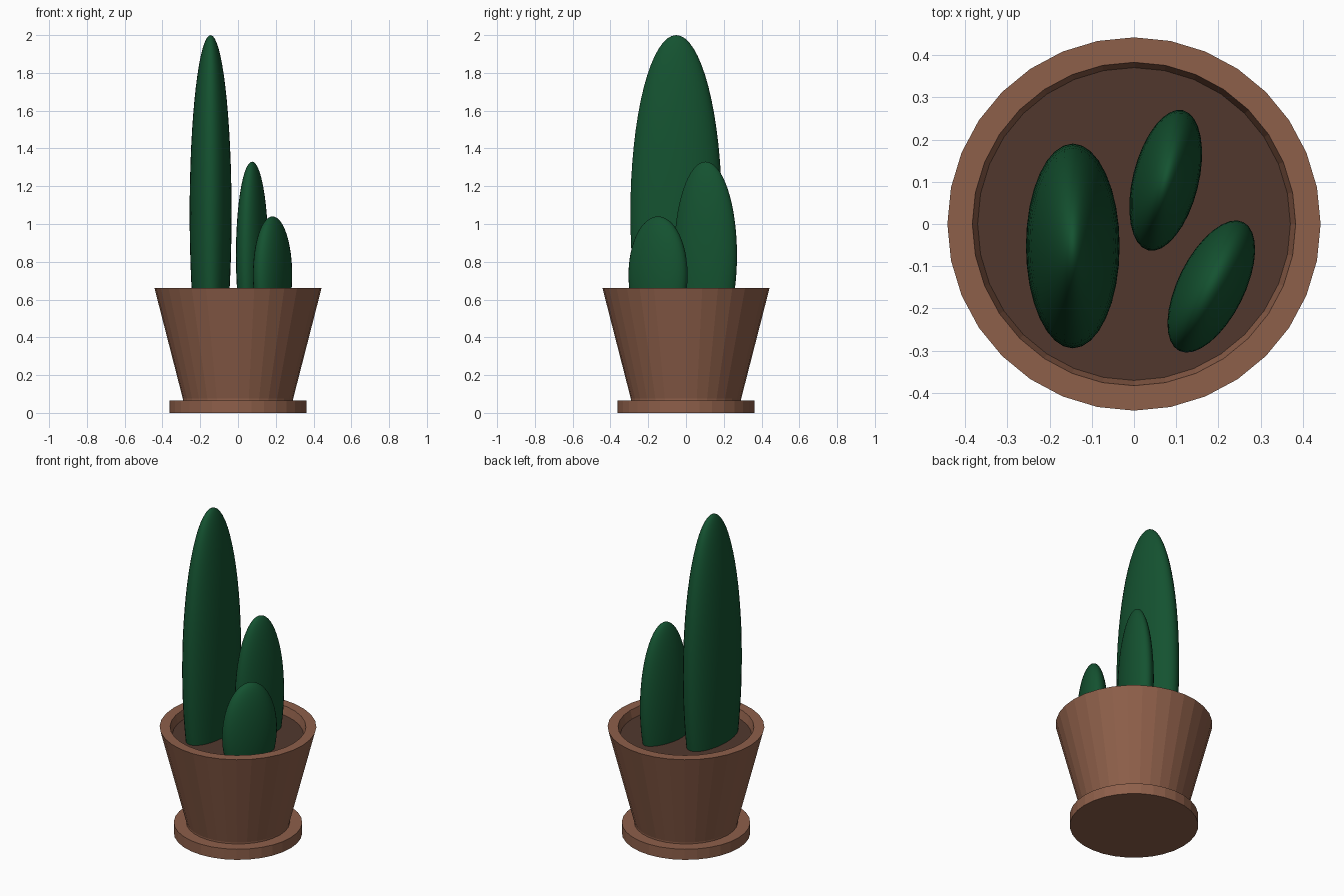
import bpy, bmesh, math

if "Cube" in bpy.data.objects:
    bpy.data.objects.remove(bpy.data.objects["Cube"])

def material(name, rgb):
    m = bpy.data.materials.new(name)
    m.diffuse_color = (*rgb, 1)
    m.use_nodes = True
    m.node_tree.nodes["Principled BSDF"].inputs["Base Color"].default_value = m.diffuse_color
    return m

clay = material("clay", (0.27, 0.115, 0.068))
earth = material("earth", (0.082, 0.039, 0.027))
green = material("cactus_green", (0.007, 0.085, 0.03))

def lathe(name, profile, mat, sides=32):
    """Revolve (radius, z) points round z; both ends are capped."""
    bm = bmesh.new()
    rings = [[bm.verts.new((r * math.cos(2 * math.pi * i / sides),
                            r * math.sin(2 * math.pi * i / sides), z))
              for i in range(sides)] for r, z in profile]
    for a, b in zip(rings, rings[1:]):
        for i in range(sides):
            j = (i + 1) % sides
            bm.faces.new((a[i], a[j], b[j], b[i]))
    bm.faces.new(rings[0][::-1])
    bm.faces.new(rings[-1])
    bmesh.ops.recalc_face_normals(bm, faces=bm.faces)
    me = bpy.data.meshes.new(name)
    bm.to_mesh(me)
    bm.free()
    me.materials.append(mat)
    ob = bpy.data.objects.new(name, me)
    bpy.context.collection.objects.link(ob)
    return ob

def cactus(name, loc, half, turn):
    """Flattened upright ellipsoid, partly sunk in the soil."""
    bpy.ops.mesh.primitive_uv_sphere_add(segments=32, ring_count=32, radius=1, location=loc,
                                         rotation=(0, 0, math.radians(turn)))
    ob = bpy.context.object
    ob.name = name
    ob.scale = half
    ob.data.materials.append(green)
    # trim everything well below the soil so nothing pokes out of the pot
    bm = bmesh.new()
    bm.from_mesh(ob.data)
    cut = (0.58 - loc[2]) / half[2]
    if cut > -1:
        bmesh.ops.bisect_plane(bm, geom=bm.verts[:] + bm.edges[:] + bm.faces[:],
                               plane_co=(0, 0, cut), plane_no=(0, 0, -1), clear_outer=True)
        bmesh.ops.holes_fill(bm, edges=[e for e in bm.edges if e.is_boundary])
    bm.to_mesh(ob.data)
    bm.free()
    bpy.ops.object.shade_smooth_by_angle(angle=math.radians(40))

# saucer, hollow tapered pot and soil
lathe("saucer", [(0.362, 0), (0.362, 0.066)], clay)
lathe("pot", [(0.292, 0.06), (0.292, 0.075), (0.442, 0.66), (0.383, 0.66), (0.367, 0.595)], clay)
lathe("soil", [(0.366, 0.596), (0.3705, 0.609)], earth)

# three cactus stems
cactus("tall_cactus", (-0.145, -0.052, 1.056), (0.111, 0.2425, 0.944), 0)
cactus("medium_cactus", (0.075, 0.1035, 0.834), (0.078, 0.171, 0.496), -14)
cactus("small_cactus", (0.183, -0.148, 0.73), (0.079, 0.1705, 0.31), -26.5)
